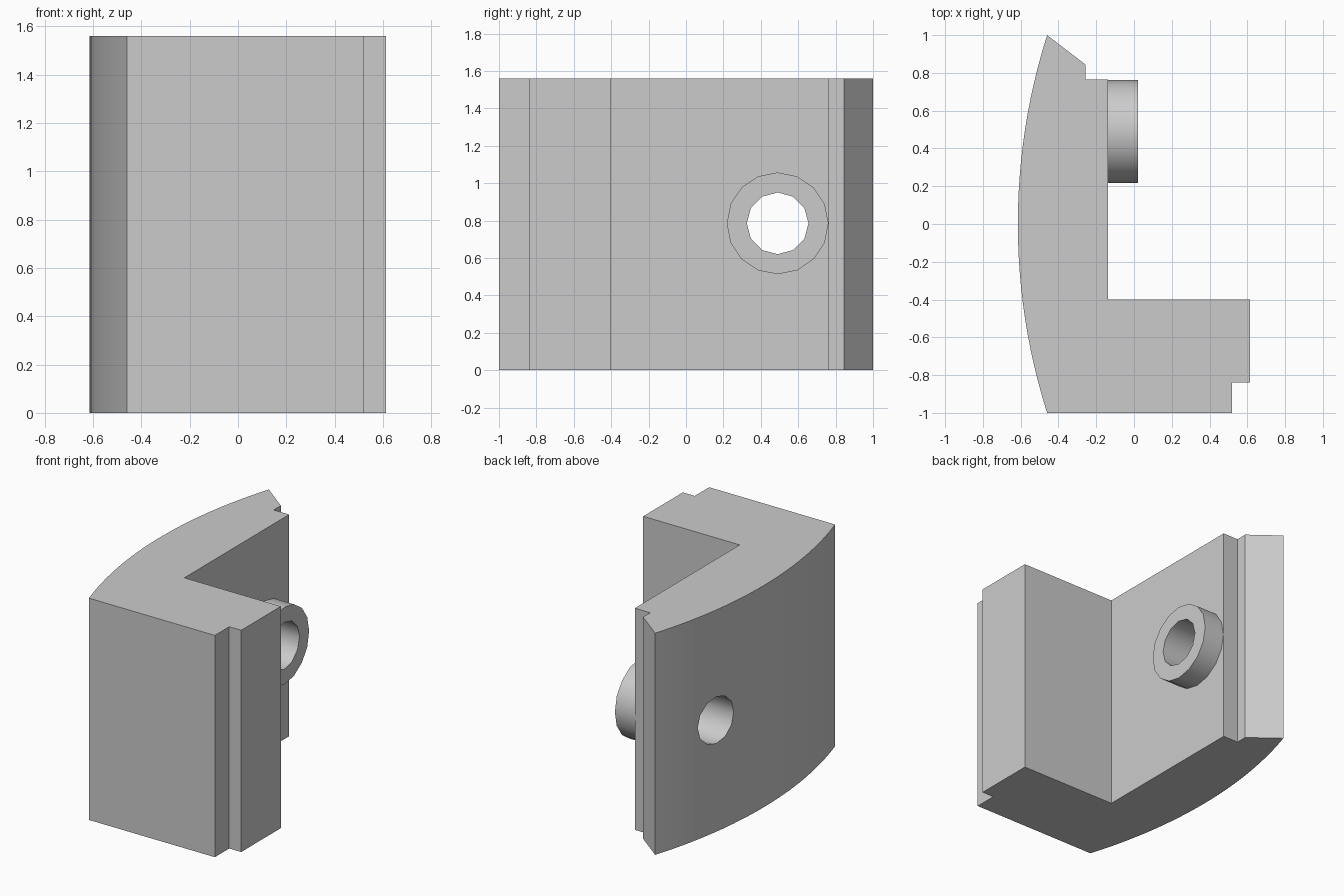
import bpy, bmesh, math
from mathutils import Matrix

cube = bpy.data.objects.get("Cube")
if cube:
    bpy.data.objects.remove(cube, do_unlink=True)

HEIGHT = 1.56
HOLE_Y, HOLE_Z = 0.49, 0.785

grey = bpy.data.materials.new("plain grey")
grey.use_nodes = True
colour = (0.6, 0.6, 0.6, 1)
grey.diffuse_color = colour
grey.node_tree.nodes["Principled BSDF"].inputs["Base Color"].default_value = colour


def add_object(name, bm):
    bmesh.ops.recalc_face_normals(bm, faces=bm.faces)
    mesh = bpy.data.meshes.new(name)
    bm.to_mesh(mesh)
    bm.free()
    mesh.materials.append(grey)
    obj = bpy.data.objects.new(name, mesh)
    bpy.context.collection.objects.link(obj)
    return obj


def x_cylinder(name, radius, x0, x1, sides):
    bm = bmesh.new()
    place = Matrix.Translation(((x0 + x1) / 2, HOLE_Y, HOLE_Z)) @ Matrix.Rotation(math.pi / 2, 4, "Y")
    bmesh.ops.create_cone(bm, cap_ends=True, segments=sides, radius1=radius,
                          radius2=radius, depth=x1 - x0, matrix=place)
    return add_object(name, bm)


# L-shaped block: straight stepped outline closed by a shallow arc
outline = [(-0.46, -1), (0.52, -1), (0.52, -0.84), (0.613, -0.84), (0.613, -0.40),
           (-0.138, -0.40), (-0.138, 0.765), (-0.258, 0.765), (-0.258, 0.845), (-0.46, 1)]
sagitta, steps = 0.155, 24
radius = (1 + sagitta ** 2) / (2 * sagitta)
half_angle = math.asin(1 / radius)
for i in range(1, steps):
    a = half_angle * (1 - 2 * i / steps)
    outline.append((-0.46 - sagitta + radius * (1 - math.cos(a)), radius * math.sin(a)))

bm = bmesh.new()
base = bm.faces.new([bm.verts.new((x, y, 0)) for x, y in outline])
extruded = bmesh.ops.extrude_face_region(bm, geom=[base], use_keep_orig=True)
top = [v for v in extruded["geom"] if isinstance(v, bmesh.types.BMVert)]
bmesh.ops.translate(bm, verts=top, vec=(0, 0, HEIGHT))
block = add_object("curved_block", bm)

# Raised boss, and the cutter for the hole through boss and wall
boss = x_cylinder("boss", 0.272, -0.2, 0.02, 16)
cutter = x_cylinder("hole_cutter", 0.165, -1, 0.5, 12)
cutter.hide_render = True

bpy.context.view_layer.objects.active = block
block.select_set(True)
for tool, operation in ((boss, "UNION"), (cutter, "DIFFERENCE")):
    mod = block.modifiers.new(tool.name, "BOOLEAN")
    mod.object, mod.operation, mod.solver = tool, operation, "EXACT"
    bpy.ops.object.modifier_apply(modifier=mod.name)
    bpy.data.objects.remove(tool, do_unlink=True)

bpy.ops.object.shade_smooth_by_angle(angle=math.radians(35))
